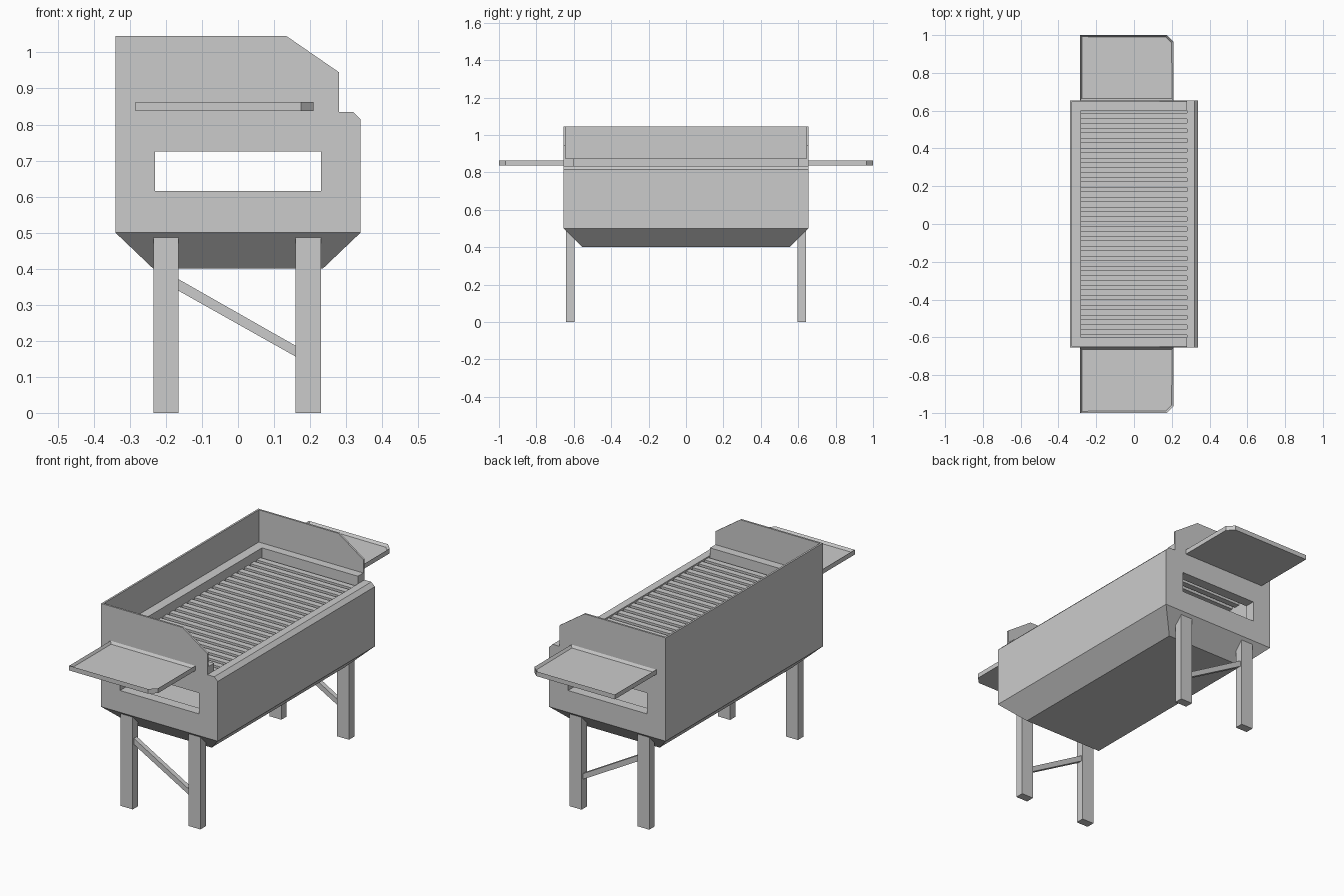
import bpy, bmesh
from mathutils import Vector

if "Cube" in bpy.data.objects:
    bpy.data.objects.remove(bpy.data.objects["Cube"])

steel = bpy.data.materials.new("grey_steel")
steel.diffuse_color = (0.6, 0.6, 0.6, 1)
steel.use_nodes = True
steel.node_tree.nodes["Principled BSDF"].inputs["Base Color"].default_value = steel.diffuse_color


def finish(name, bm):
    bmesh.ops.recalc_face_normals(bm, faces=bm.faces)
    me = bpy.data.meshes.new(name)
    bm.to_mesh(me)
    bm.free()
    me.materials.append(steel)
    ob = bpy.data.objects.new(name, me)
    bpy.context.collection.objects.link(ob)
    return ob


def prism(bm, pts, lo, hi, axis="y"):
    """Extrude an outline (x,z along y, or x,y along z)."""
    place = (lambda p, h: (p[0], h, p[1])) if axis == "y" else (lambda p, h: (p[0], p[1], h))
    face = bm.faces.new([bm.verts.new(place(p, lo)) for p in pts])
    geo = bmesh.ops.extrude_face_region(bm, geom=[face])["geom"]
    shift = Vector((0, hi - lo, 0)) if axis == "y" else Vector((0, 0, hi - lo))
    bmesh.ops.translate(bm, vec=shift, verts=[g for g in geo if isinstance(g, bmesh.types.BMVert)])
    return face, next(g for g in geo if isinstance(g, bmesh.types.BMFace))


def outline(name, pts, lo, hi, axis="y"):
    bm = bmesh.new()
    prism(bm, pts, lo, hi, axis)
    return finish(name, bm)


def rect(x0, x1, z0, z1):
    return [(x0, z0), (x1, z0), (x1, z1), (x0, z1)]


def cut(ob, cutter):
    mod = ob.modifiers.new("opening", "BOOLEAN")
    mod.object = cutter
    mod.operation = "DIFFERENCE"
    mod.solver = "EXACT"
    bpy.context.view_layer.objects.active = ob
    bpy.ops.object.modifier_apply(modifier=mod.name)


# Long walls of the firebox
outline("back_wall", rect(-.34, -.33, .5, 1.045), -.645, .645)
outline("back_ledge", rect(-.33, -.28, .5, .875), -.645, .645)
outline("front_wall", [(.28, .5), (.34, .5), (.34, .815), (.32, .835), (.28, .835)], -.645, .645)

# End walls with a vent opening, and the thick ledges behind them
END = [(-.34, .5), (.34, .5), (.34, .815), (.32, .835), (.28, .835),
       (.28, .945), (.135, 1.045), (-.34, 1.045)]
cutter = outline("vent_cutter", rect(-.23, .23, .615, .725), -.8, .8)
cutter.hide_render = True
for s, side in ((-1, "near"), (1, "far")):
    cut(outline(side + "_end_wall", END, s * .645, s * .655), cutter)
    cut(outline(side + "_end_ledge", rect(-.28, .28, .5, .875), s * .6, s * .645), cutter)
bpy.data.objects.remove(cutter)

# Charcoal floor
outline("charcoal_floor", rect(-.28, .28, .59, .605), -.6, .6)

# Tapered bottom pan
bm = bmesh.new()
top, bottom = prism(bm, [(-.34, -.655), (.34, -.655), (.34, .655), (-.34, .655)], .5, .4, "z")
for v in bottom.verts:
    v.co.x *= .235 / .34
    v.co.y *= .555 / .655
finish("bottom_pan", bm)

# Grate bars across the firebox
bm = bmesh.new()
COUNT, PITCH = 23, .052
for i in range(COUNT):
    y = (i - (COUNT - 1) / 2) * PITCH
    prism(bm, rect(-.28, .28, .8, .828), y - .016, y + .016)
finish("grate_bars", bm)

# Legs, diagonal braces and side trays at both ends
for s, side in ((-1, "near"), (1, "far")):
    for x0, x1, place in ((-.235, -.165, "back"), (.16, .23, "front")):
        outline(f"{side}_{place}_leg", rect(x0, x1, 0, .612), s * .597, s * .642)
    outline(side + "_brace", [(-.167, .34), (.162, .155), (.162, .185), (-.167, .372)], s * .607, s * .632)

    bm = bmesh.new()
    pts = [(-.285, s * .655), (.21, s * .655), (.21, s * .965), (.175, s), (-.285, s)]
    low, top = prism(bm, pts, .838, .863, "z")
    bm.normal_update()
    bmesh.ops.recalc_face_normals(bm, faces=bm.faces)
    bmesh.ops.inset_region(bm, faces=[top], thickness=.012)
    bmesh.ops.translate(bm, vec=(0, 0, -.013), verts=top.verts)
    finish(side + "_tray", bm)
